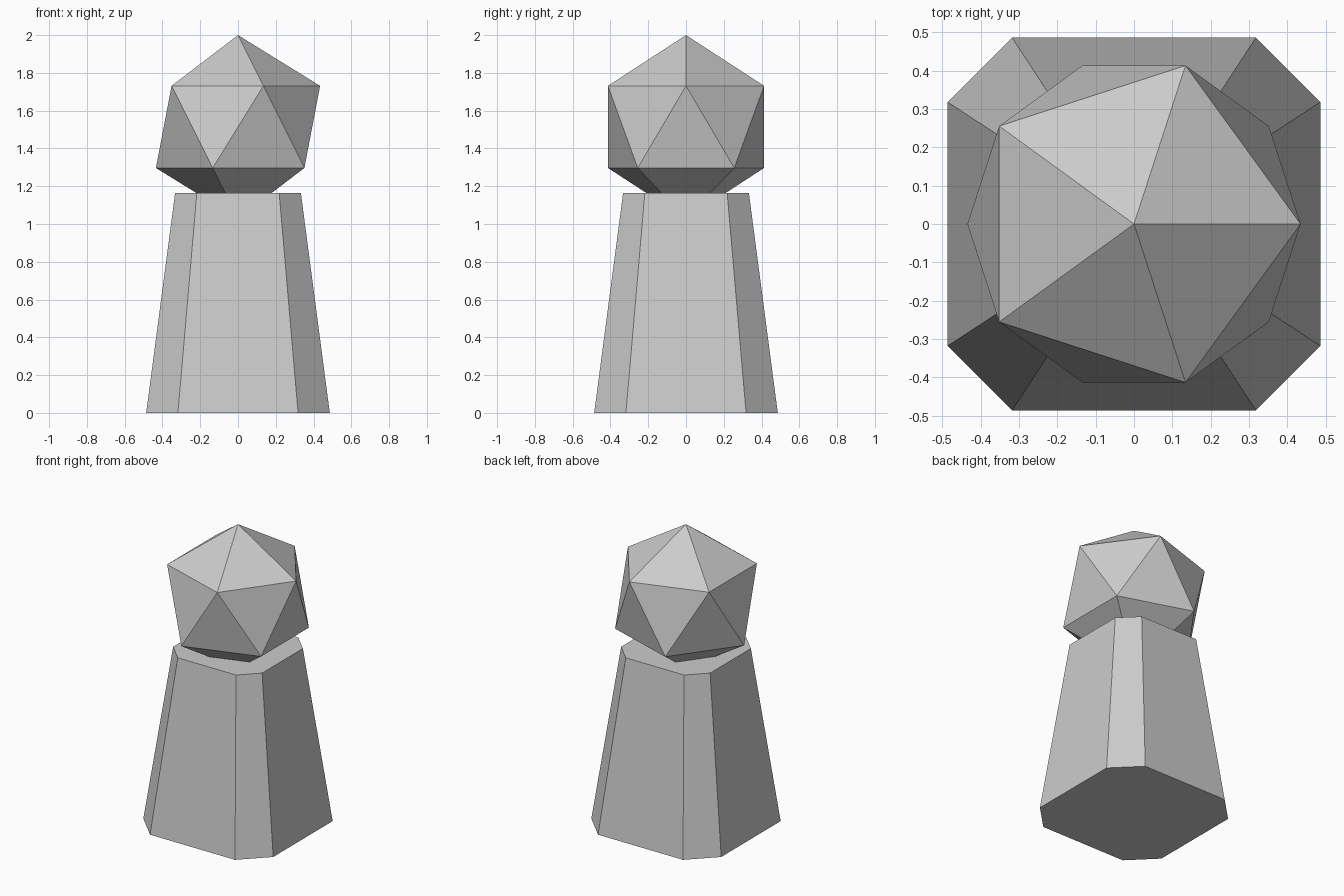
import bpy
import bmesh

if "Cube" in bpy.data.objects:
    bpy.data.objects.remove(bpy.data.objects["Cube"])

BASE_HALF, BASE_FLAT = 0.486, 0.318   # octagon half width, half length of long side
TOP_SCALE, BODY_H = 0.685, 1.165
HEAD_R = 0.486


def add_object(name, bm):
    bmesh.ops.recalc_face_normals(bm, faces=bm.faces)
    mesh = bpy.data.meshes.new(name)
    bm.to_mesh(mesh)
    bm.free()
    obj = bpy.data.objects.new(name, mesh)
    bpy.context.collection.objects.link(obj)
    return obj


def octagon(bm, scale, z):
    a, b = BASE_HALF * scale, BASE_FLAT * scale
    pts = [(a, -b), (a, b), (b, a), (-b, a), (-a, b), (-a, -b), (-b, -a), (b, -a)]
    return [bm.verts.new((x, y, z)) for x, y in pts]


# Tapered pedestal: square with chamfered corners
bm = bmesh.new()
low = octagon(bm, 1.0, 0.0)
high = octagon(bm, TOP_SCALE, BODY_H)
for i in range(8):
    j = (i + 1) % 8
    bm.faces.new((low[i], low[j], high[j], high[i]))
bm.faces.new(low[::-1])
bm.faces.new(high)
add_object("tapered_body", bm)

# Faceted head: icosahedron partly sunk into the pedestal
bm = bmesh.new()
bmesh.ops.create_icosphere(bm, subdivisions=1, radius=HEAD_R)
head = add_object("faceted_head", bm)
head.location.z = 2.0 - HEAD_R
